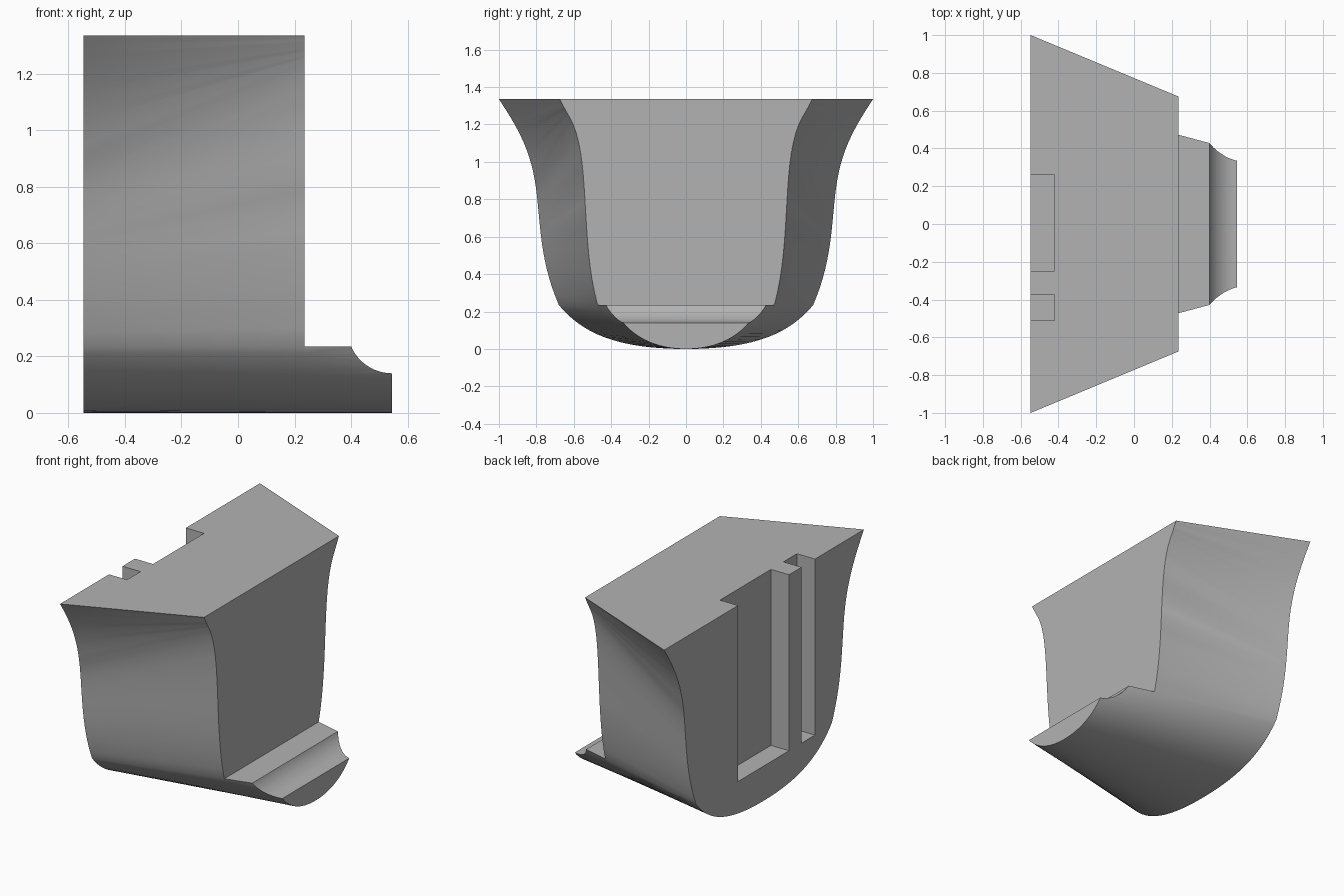
import bpy
import bmesh
import math
from mathutils import Vector
from mathutils.geometry import interpolate_bezier

cube = bpy.data.objects.get("Cube")
if cube:
    bpy.data.objects.remove(cube, do_unlink=True)

grey = bpy.data.materials.new("light grey")
grey.use_nodes = True
colour = (0.45, 0.45, 0.45, 1)
grey.diffuse_color = colour
grey.node_tree.nodes["Principled BSDF"].inputs["Base Color"].default_value = colour

BACK, STEP, TIP = -0.547, 0.235, 0.545
KNUCKLE, TOP = 0.235, 1.335


def curve(points, count):
    return interpolate_bezier(*[Vector((y, z, 0)) for y, z in points], count)


# Half-section curves: keel, side and flare, at the wide end, step and tip
keel_back = curve([(0, 0), (.38, 0), (.56, .09), (.68, KNUCKLE)], 17)
keel_tip = curve([(0, 0), (.2, 0), (.338, .097), (.39, KNUCKLE)], 17)
blend = (STEP - BACK) / (TIP - BACK)
keel_step = [a.lerp(b, blend) for a, b in zip(keel_back, keel_tip)]

side_back = curve([(.68, KNUCKLE), (.795, .5), (.775, .72), (.81, .91)], 17)
side_step = curve([(.472, KNUCKLE), (.57, .58), (.505, 1.03), (.62, 1.235)], 17)
flare_back = curve([(.81, .91), (.84, 1.08), (.91, 1.2), (1, TOP)], 13)
flare_step = curve([(.62, 1.235), (.64, 1.268), (.657, 1.3), (.675, TOP)], 13)

half_back = keel_back + side_back[1:] + flare_back[1:]
half_step = keel_step + side_step[1:] + flare_step[1:]
shift = Vector((keel_step[-1].x - keel_tip[-1].x, 0, 0))
half_tip = keel_tip + [p - shift for p in half_step[len(keel_tip):]]


# Loft the mirrored sections into one closed hull
bm = bmesh.new()
rings = []
for x, half in ((BACK, half_back), (STEP, half_step), (TIP, half_tip)):
    outline = [(-p.x, p.y) for p in reversed(half[1:])] + [(p.x, p.y) for p in half]
    rings.append([bm.verts.new((x, y, z)) for y, z in outline])
for a, b in zip(rings, rings[1:]):
    for i in range(len(a)):
        j = (i + 1) % len(a)
        bm.faces.new((a[i], a[j], b[j], b[i]))
bm.faces.new(rings[0])
bm.faces.new(rings[-1])
bmesh.ops.recalc_face_normals(bm, faces=bm.faces)
mesh = bpy.data.meshes.new("hull_block")
bm.to_mesh(mesh)
bm.free()
mesh.materials.append(grey)
hull = bpy.data.objects.new("hull_block", mesh)
bpy.context.collection.objects.link(hull)


def cut(cutter):
    cutter.data.materials.append(grey)
    cutter.hide_render = True
    bpy.context.view_layer.objects.active = hull
    mod = hull.modifiers.new(cutter.name, "BOOLEAN")
    mod.operation = "DIFFERENCE"
    mod.solver = "EXACT"
    mod.object = cutter
    bpy.ops.object.modifier_apply(modifier=mod.name)
    bpy.data.objects.remove(cutter, do_unlink=True)


def box(name, low, high):
    low, high = Vector(low), Vector(high)
    bpy.ops.mesh.primitive_cube_add(size=1, location=(low + high) / 2)
    obj = bpy.context.object
    obj.name = name
    obj.scale = high - low
    bpy.context.view_layer.update()
    return obj


# Step down to the narrow ledge
cut(box("step_cutter", (STEP, -2, KNUCKLE), (1, 2, 2)))

# Concave cove along the ledge tip
radius = 0.158
bpy.ops.mesh.primitive_cylinder_add(vertices=96, radius=radius, depth=3,
                                    location=(TIP, 0, 0.14 + radius),
                                    rotation=(math.pi / 2, 0, 0))
bpy.context.object.name = "cove_cutter"
cut(bpy.context.object)

# Two upright slots in the wide end, open at the top
for y0, y1 in ((-0.25, 0.26), (-0.51, -0.375)):
    cut(box("slot_cutter", (-1, y0, 0.22), (-0.42, y1, 2)))

# Smooth the curved sides, keep the cut edges crisp
bpy.ops.object.select_all(action="DESELECT")
hull.select_set(True)
bpy.context.view_layer.objects.active = hull
bpy.ops.object.shade_smooth_by_angle(angle=math.radians(25))
